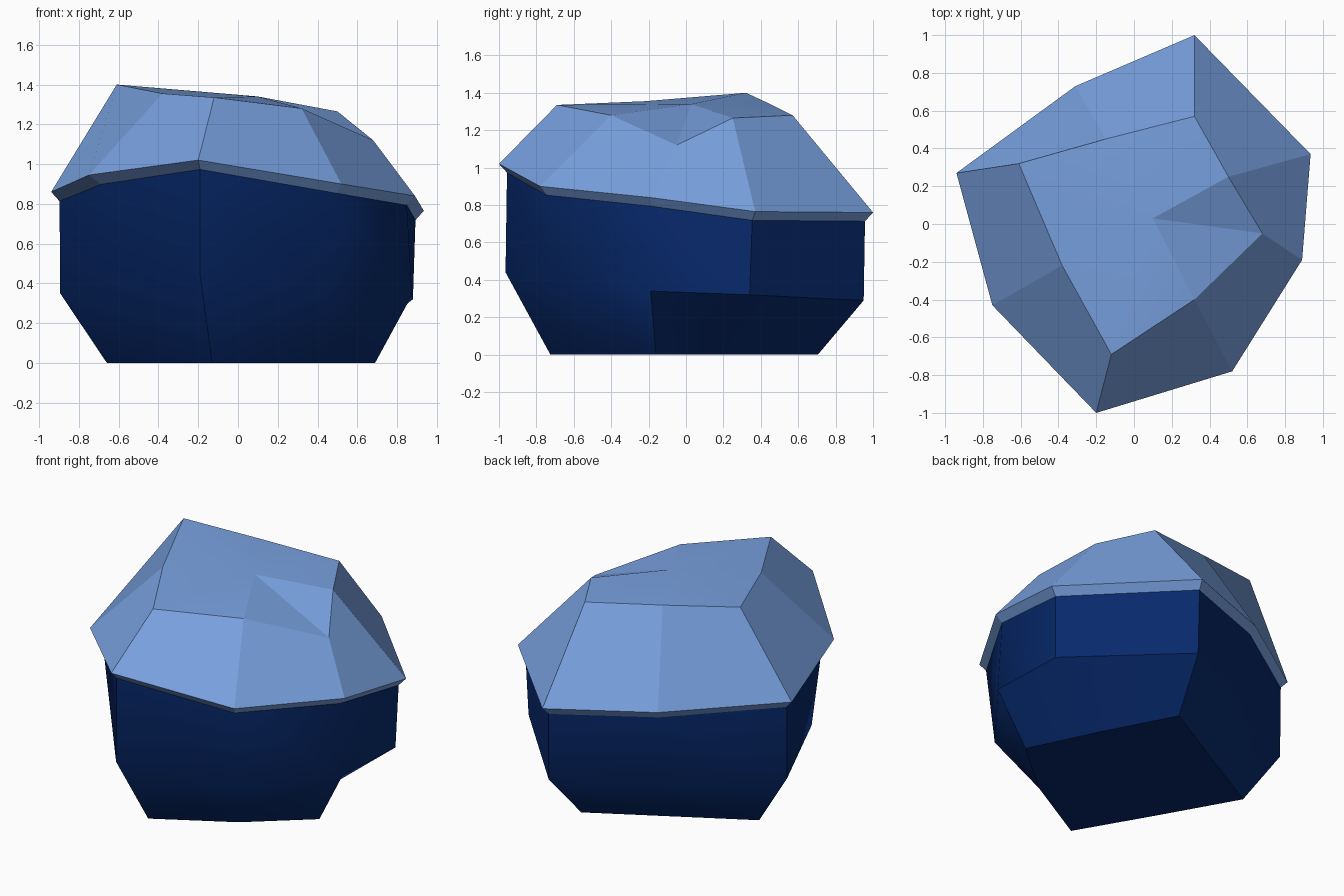
import bpy, bmesh

if "Cube" in bpy.data.objects:
    bpy.data.objects.remove(bpy.data.objects["Cube"])

# Rings run around the rock from the back corner, alternating corner / mid-side
rim = [(.32, 1, .76), (.935, .37, .765), (.89, -.19, .84), (.52, -.78, .90),
       (-.2, -1, 1.02), (-.75, -.43, .945), (-.94, .27, .86), (-.31, .73, .80)]
crown = [(.32, .57, 1.28), (.5, .25, 1.265), (.68, -.05, 1.12), (.32, -.4, 1.28),
         (-.12, -.69, 1.335), (-.38, -.22, 1.355), (-.61, .32, 1.4), (-.15, .45, 1.34)]
waist = [(.31, .95, .29), (.88, .34, .32), (.875, -.19, .34), (.47, -.7, .36),
         (-.19, -.965, .44), (-.64, -.36, .39), (-.895, .255, .35), (-.28, .67, .32)]
foot = [(.25, .705, 0), (.475, .28, 0), (.69, -.16, 0), (.33, -.465, 0),
        (-.13, -.725, 0), (-.40, -.26, 0), (-.66, .2, 0), (-.2, .455, 0)]
centre = (.1, .03, 1.34)

# Underside of the overhang: rim pulled in and down
lip = [(x * .955, y * .957, z - .047) for x, y, z in rim]
lip[5] = (-.69, -.395, .898)


def material(name, color):
    m = bpy.data.materials.new(name)
    m.diffuse_color = (*color, 1)
    m.use_nodes = True
    m.node_tree.nodes["Principled BSDF"].inputs["Base Color"].default_value = m.diffuse_color
    return m


def build(name, rings, mat, finish, angle):
    """Bridge a stack of eight-point rings, then close it with finish()."""
    bm = bmesh.new()
    loops = [[bm.verts.new(p) for p in r] for r in rings]
    for a, b in zip(loops, loops[1:]):
        for i in range(8):
            j = (i + 1) % 8
            bm.faces.new((a[i], a[j], b[j], b[i]))
    finish(bm, loops)
    bmesh.ops.recalc_face_normals(bm, faces=bm.faces)
    mesh = bpy.data.meshes.new(name)
    bm.to_mesh(mesh)
    bm.free()
    mesh.materials.append(mat)
    obj = bpy.data.objects.new(name, mesh)
    bpy.context.collection.objects.link(obj)
    bpy.ops.object.select_all(action='DESELECT')
    obj.select_set(True)
    bpy.context.view_layer.objects.active = obj
    bpy.ops.object.shade_smooth_by_angle(angle=angle)


def close_crown(bm, loops):
    # shallow fan around the middle of the crown
    t = loops[-1]
    c = bm.verts.new(centre)
    for i in range(8):
        bm.faces.new((t[i - 1], t[i], c))


def close_foot(bm, loops):
    bm.faces.new(loops[0])


# Faceted cap with a thin overhanging rim; softly shaded base below it
build("rock_cap", [lip, rim, crown],
      material("light blue", (.19, .36, .75)), close_crown, .2)
build("rock_base", [foot, waist, lip],
      material("dark navy blue", (.002, .022, .15)), close_foot, .65)
